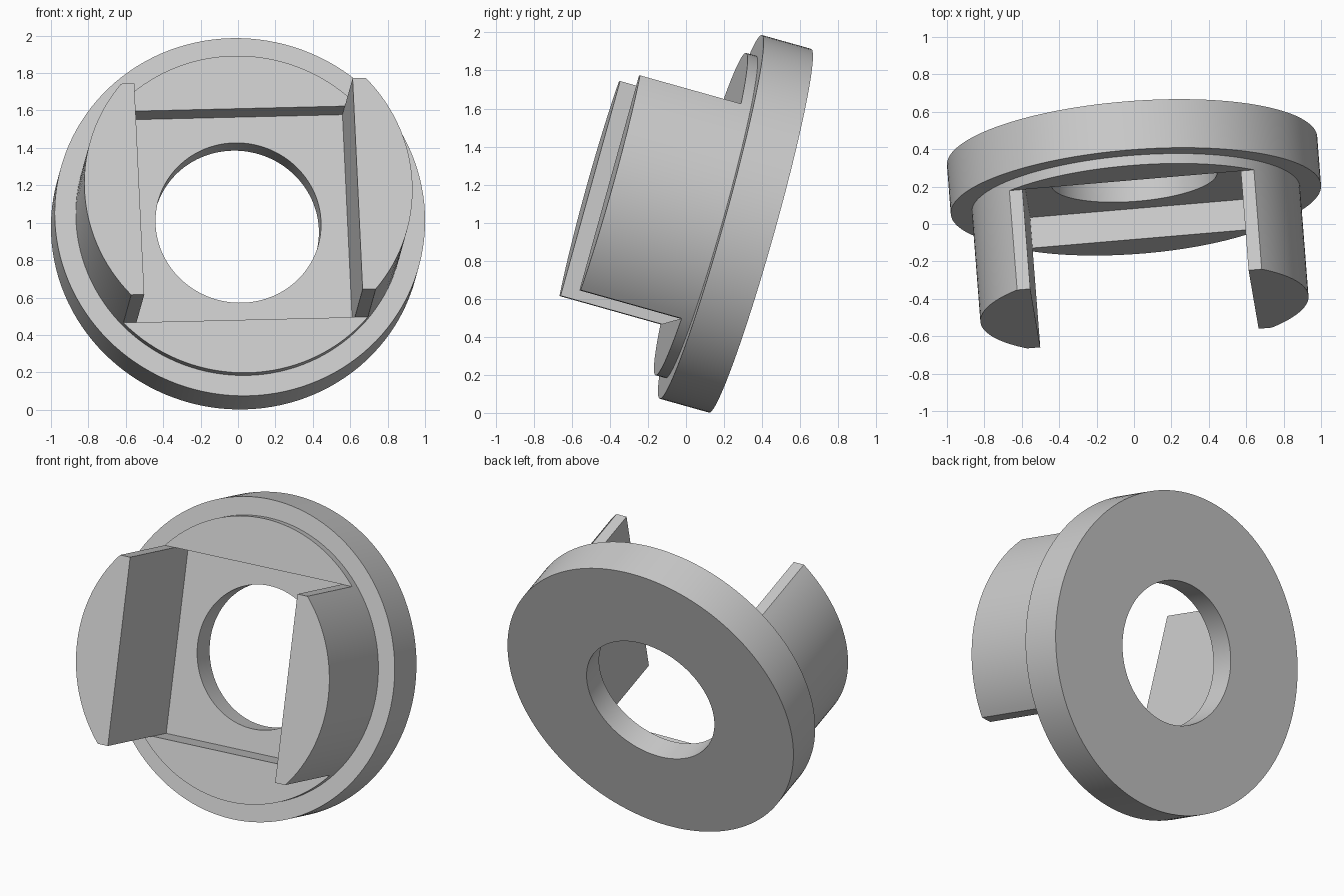
import bpy, bmesh, math
from mathutils import Matrix, Vector

old = bpy.data.objects.get("Cube")
if old:
    bpy.data.objects.remove(old, do_unlink=True)

# Dimensions along the part's own axis
FLANGE_R, COLLAR_R, BORE_R = 0.993, 0.88, 0.444
BACK, FRONT = -0.135, 0.135
FLOOR, STEP, TIP = 0.02, 0.19, 0.743
HALF = 0.586            # half width of the square pocket and of the prongs
SEGMENTS = 128

grey = bpy.data.materials.new("light_grey")
grey.use_nodes = True
colour = (0.6, 0.6, 0.6, 1)
grey.diffuse_color = colour
grey.node_tree.nodes["Principled BSDF"].inputs["Base Color"].default_value = colour


def make_object(name, bm):
    bmesh.ops.recalc_face_normals(bm, faces=bm.faces)
    mesh = bpy.data.meshes.new(name)
    bm.to_mesh(mesh)
    bm.free()
    mesh.materials.append(grey)
    obj = bpy.data.objects.new(name, mesh)
    bpy.context.collection.objects.link(obj)
    return obj


def revolve(name, profile):
    """Closed (radius, height) profile turned around the axis."""
    bm = bmesh.new()
    rings = []
    for i in range(SEGMENTS):
        a = math.tau * i / SEGMENTS
        rings.append([bm.verts.new((r * math.cos(a), r * math.sin(a), h)) for r, h in profile])
    for i, ring in enumerate(rings):
        nxt = rings[(i + 1) % SEGMENTS]
        for j in range(len(profile)):
            k = (j + 1) % len(profile)
            bm.faces.new((ring[j], nxt[j], nxt[k], ring[k]))
    return make_object(name, bm)


def box(name, low, high):
    low, high = Vector(low), Vector(high)
    bm = bmesh.new()
    bmesh.ops.create_cube(bm, size=1)
    for v in bm.verts:
        v.co = (low + high) / 2 + v.co * (high - low)
    return make_object(name, bm)


def cut(target, cutter):
    cutter.hide_render = True
    mod = target.modifiers.new("cut", 'BOOLEAN')
    mod.operation, mod.solver, mod.object = 'DIFFERENCE', 'EXACT', cutter
    bpy.context.view_layer.objects.active = target
    bpy.ops.object.modifier_apply(modifier=mod.name)
    bpy.data.objects.remove(cutter, do_unlink=True)


# Flange and collar turned as one piece, with the round bore
body = revolve("flanged_ring_with_prongs", [
    (BORE_R, BACK), (FLANGE_R, BACK), (FLANGE_R, FRONT),
    (COLLAR_R, FRONT), (COLLAR_R, TIP), (BORE_R, TIP)])

# Square pocket, then the collar trimmed above and below to leave two prongs
cut(body, box("pocket_cutter", (-HALF, -HALF, FLOOR), (HALF, HALF, 1)))
for low, high in ((HALF, 2), (-2, -HALF)):
    cut(body, box("trim_cutter", (-2, low, STEP), (2, high, 1)))

# Smooth round walls, sharp edges
for o in bpy.context.selected_objects:
    o.select_set(False)
body.select_set(True)
bpy.context.view_layer.objects.active = body
bpy.ops.object.shade_smooth_by_angle(angle=math.radians(30))

# Lean the part back and turn it slightly
side = Vector((1, 0.085, 0.024)).normalized()
axis = side.cross(Vector((-0.044, 0.267, 0.963))).normalized()
up = axis.cross(side)
body.matrix_world = Matrix.Translation((0, 0.26, 0.994)) @ Matrix((side, up, axis)).transposed().to_4x4()
